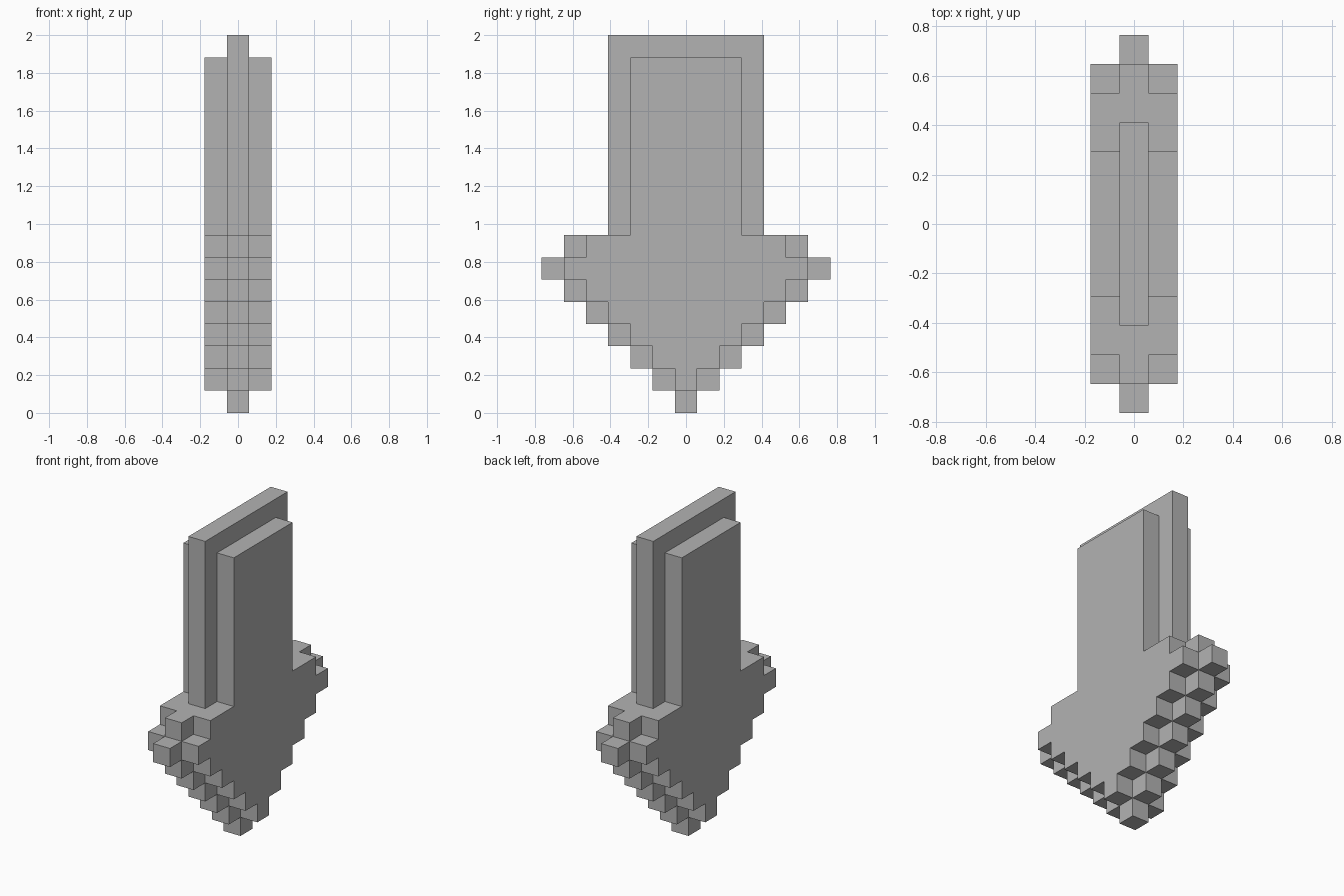
import bpy
import bmesh

cube = bpy.data.objects.get("Cube")
if cube:
    bpy.data.objects.remove(cube, do_unlink=True)

U = 2 / 17  # size of one block

grey = bpy.data.materials.new("plain grey")
grey.use_nodes = True
colour = (0.45, 0.45, 0.45, 1)
grey.diffuse_color = colour
grey.node_tree.nodes["Principled BSDF"].inputs["Base Color"].default_value = colour


def stepped_slab(name, x0, x1, base, rows):
    """Extrude a symmetric stepped outline; rows hold (half width, height) in blocks."""
    side, z = [], base
    for half, height in rows:
        side += [(half, z), (half, z + height)]
        z += height
    outline = side + [(-y, z) for y, z in reversed(side)]
    bm = bmesh.new()
    face = bm.faces.new([bm.verts.new((x0 * U, y * U, z * U)) for y, z in outline])
    new = bmesh.ops.extrude_face_region(bm, geom=[face])["geom"]
    moved = [v for v in new if isinstance(v, bmesh.types.BMVert)]
    bmesh.ops.translate(bm, verts=moved, vec=((x1 - x0) * U, 0, 0))
    bmesh.ops.recalc_face_normals(bm, faces=bm.faces)
    mesh = bpy.data.meshes.new(name)
    bm.to_mesh(mesh)
    bm.free()
    mesh.materials.append(grey)
    obj = bpy.data.objects.new(name, mesh)
    bpy.context.collection.objects.link(obj)
    return obj


def arrow_rows(steps, shaft_half, shaft_height):
    """Point widening one block per row, one shoulder row, then the shaft."""
    point = [(i + 0.5, 1) for i in range(steps)]
    return point + [(steps - 1.5, 1), (shaft_half, shaft_height)]


# Middle layer of the arrow
stepped_slab("arrow_core", -0.5, 0.5, 0, arrow_rows(7, 3.5, 9))

# Smaller outer layers, one on each side
side_rows = arrow_rows(6, 2.5, 8)
stepped_slab("left_layer", 0.5, 1.5, 1, side_rows)
stepped_slab("right_layer", -1.5, -0.5, 1, side_rows)
